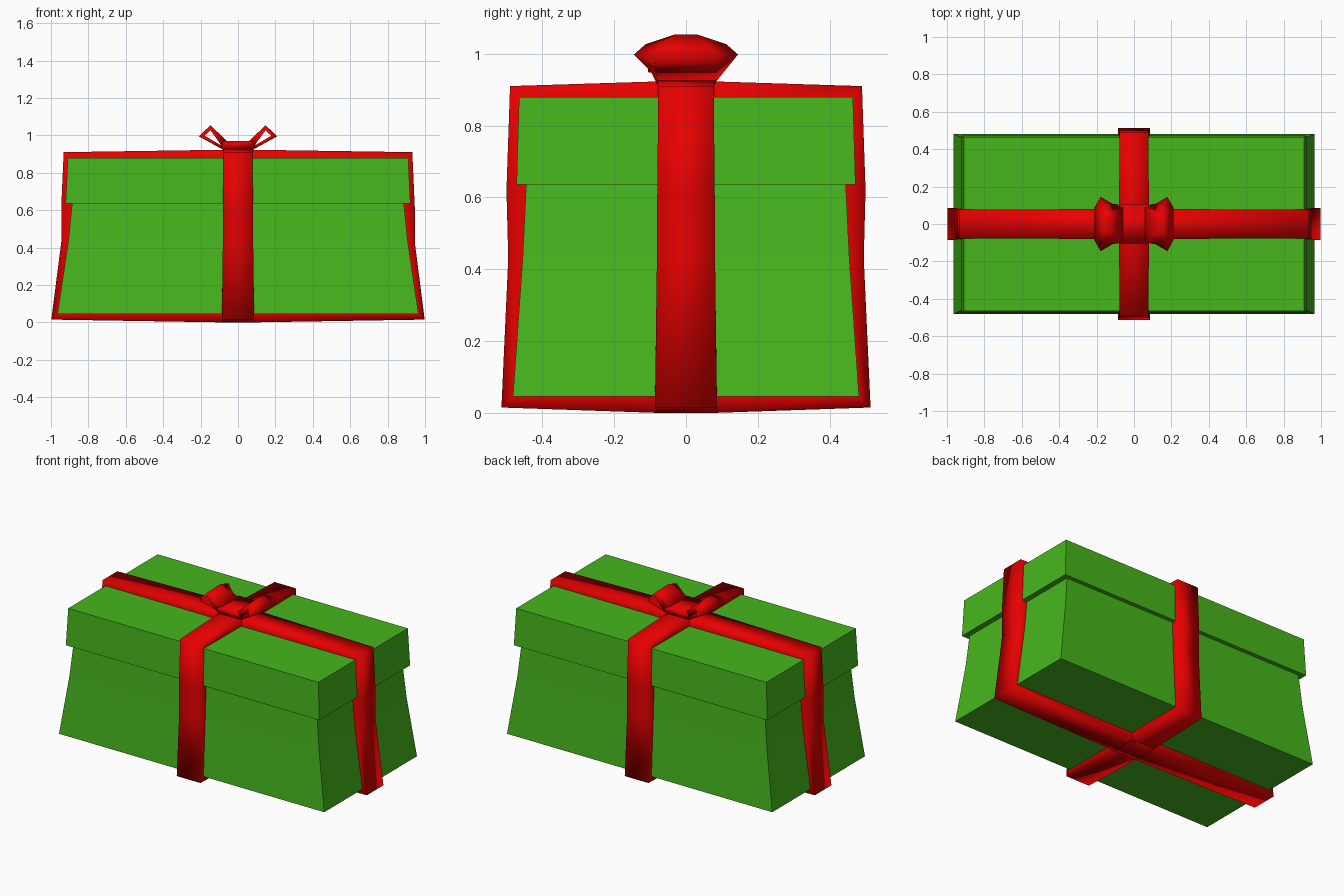
import bpy, bmesh, math

if "Cube" in bpy.data.objects:
    bpy.data.objects.remove(bpy.data.objects["Cube"])

def material(name, rgb):
    m = bpy.data.materials.new(name)
    m.diffuse_color = (*rgb, 1)
    m.use_nodes = True
    m.node_tree.nodes["Principled BSDF"].inputs["Base Color"].default_value = m.diffuse_color
    return m

GREEN = material("green wrapping", (0.061, 0.47, 0.012))
RED = material("red ribbon", (0.82, 0.0, 0.0))

def finish(name, bm, mat, smooth=None, drop=()):
    bmesh.ops.recalc_face_normals(bm, faces=bm.faces)
    if drop:
        bmesh.ops.delete(bm, geom=list(drop), context='FACES')
    me = bpy.data.meshes.new(name)
    bm.to_mesh(me)
    bm.free()
    me.materials.append(mat)
    ob = bpy.data.objects.new(name, me)
    bpy.context.collection.objects.link(ob)
    if smooth:
        bpy.ops.object.select_all(action='DESELECT')
        bpy.context.view_layer.objects.active = ob
        ob.select_set(True)
        bpy.ops.object.shade_smooth_by_angle(angle=math.radians(smooth))
    return ob

def bridge(bm, rings, closed=False):
    """Join rings of equal vertex count; returns the faces of each side."""
    n = len(rings[0])
    sides = [[] for _ in range(n)]
    pairs = list(zip(rings, rings[1:])) + ([(rings[-1], rings[0])] if closed else [])
    for a, b in pairs:
        for i in range(n):
            j = (i + 1) % n
            sides[i].append(bm.faces.new((a[i], a[j], b[j], b[i])))
    if not closed:
        bm.faces.new(rings[0])
        bm.faces.new(rings[-1])
    return sides

def loft_box(name, levels, mat, smooth=None):
    """Rectangular levels (half x, half y, z) stacked and capped."""
    bm = bmesh.new()
    rings = [[bm.verts.new((sx * x, sy * y, z)) for sx, sy in
              ((-1, -1), (1, -1), (1, 1), (-1, 1))] for x, y, z in levels]
    bridge(bm, rings)
    return finish(name, bm, mat, smooth)

# box body flaring at the foot, with an overhanging lid
loft_box("gift_box", [(0.965, 0.482, 0.046), (0.908, 0.455, 0.43),
                      (0.887, 0.445, 0.636), (0.922, 0.472, 0.636),
                      (0.91, 0.465, 0.879)], GREEN)

def strap(name, reach, sunk, along_x):
    """Band around the box: outer reach per height, edges sunk just into the box."""
    zs = [0.0, 0.015, 0.43, 0.62, 0.91, 0.923]
    zi = [0.052, 0.052, 0.43, 0.62, 0.872, 0.872]
    ws = [0.085, 0.086, 0.081, 0.08, 0.077, 0.08]
    half = list(zip([0.08] + reach + [0.08], zs, [0.08] + sunk + [0.08], zi, ws))
    path = half + [(-d, z, -e, y, w) for d, z, e, y, w in reversed(half)]
    bm = bmesh.new()
    rings = []
    for d, z, e, y, w in path:
        ring = [(d, -w, z), (d, w, z), (e, w, y), (e, -w, y)]
        rings.append([bm.verts.new(p if along_x else (p[1], p[0], p[2])) for p in ring])
    sides = bridge(bm, rings, closed=True)
    return finish(name, bm, RED, 180, drop=sides[2])

# two ribbons crossing over and under the box
strap("long_ribbon", [0.998, 0.945, 0.945, 0.932], [0.957, 0.90, 0.88, 0.902], True)
strap("short_ribbon", [0.514, 0.495, 0.50, 0.49], [0.474, 0.447, 0.437, 0.457], False)

# bow loops: (outer x, z), (inner x, z), edge half width, crown half width
LOOP = [((0.07, 0.918), (0.085, 0.943), 0.09, 0.08),
        ((0.21, 0.995), (0.178, 0.998), 0.145, 0.09),
        ((0.147, 1.054), (0.147, 1.027), 0.112, 0.03),
        ((0.06, 0.97), (0.09, 0.948), 0.105, 0.09)]
for side, s in (("left", -1), ("right", 1)):
    bm = bmesh.new()
    rings = []
    for o, i, w, m in LOOP:
        rings.append([bm.verts.new((s * p[0], y, p[1])) for p, y in
                      ((i, -w), (o, -m), (o, m), (i, w))])
    bridge(bm, rings)
    finish(side + "_bow_loop", bm, RED, 180)

# knot between the loops
loft_box("bow_knot", [(0.08, 0.08, 0.915), (0.095, 0.1, 0.955),
                      (0.07, 0.105, 0.97)], RED, 180)
